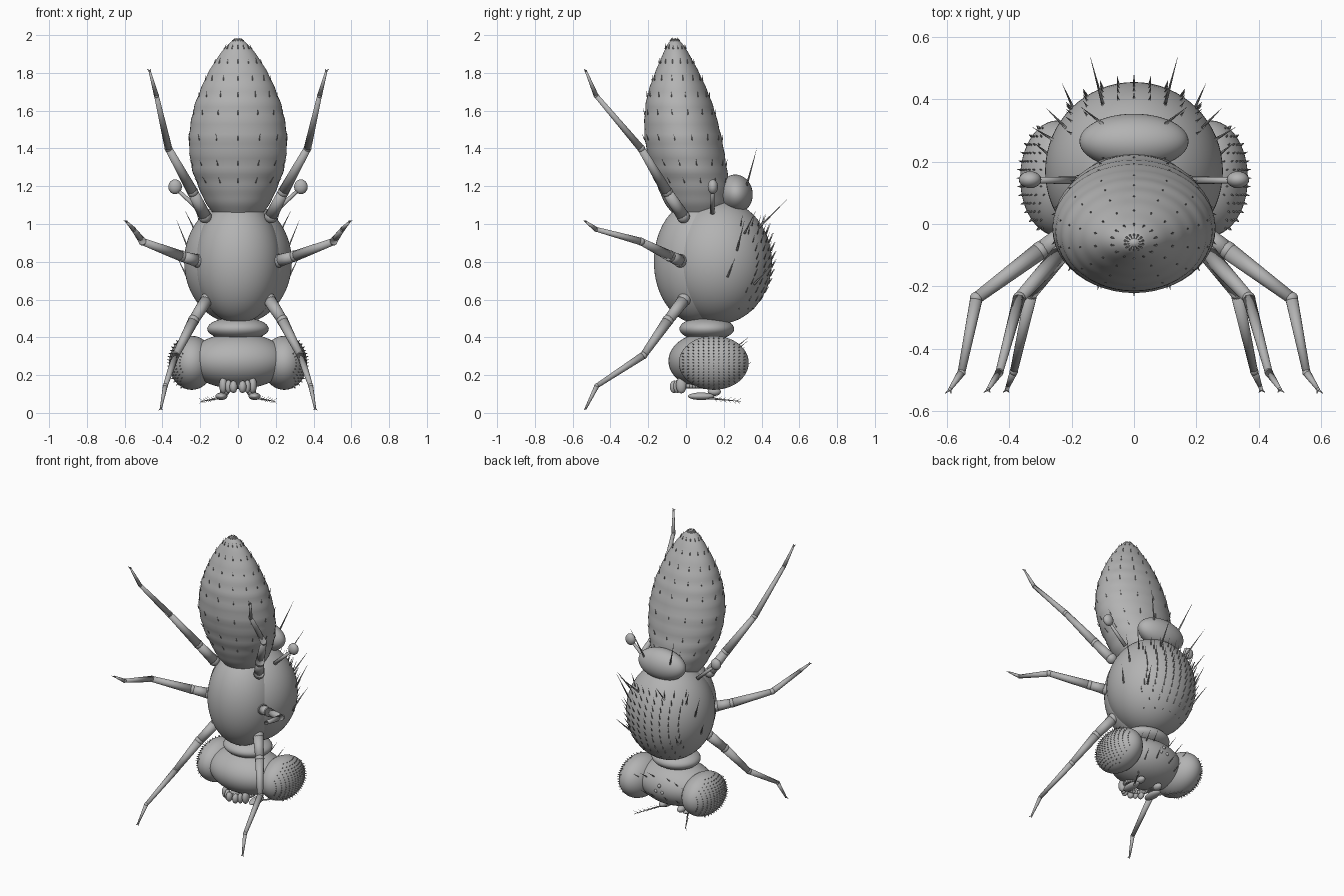
import bpy, bmesh, math
from mathutils import Vector, Matrix

old = bpy.data.objects.get("Cube")
if old:
    bpy.data.objects.remove(old, do_unlink=True)

GREY = (0.45, 0.45, 0.45, 1)
grey = bpy.data.materials.new("plain grey")
grey.use_nodes = True
grey.diffuse_color = GREY
grey.node_tree.nodes["Principled BSDF"].inputs["Base Color"].default_value = GREY


def finish(name, bm):
    bmesh.ops.recalc_face_normals(bm, faces=bm.faces)
    mesh = bpy.data.meshes.new(name)
    for f in bm.faces:
        f.smooth = True
    bm.to_mesh(mesh)
    bm.free()
    mesh.materials.append(grey)
    obj = bpy.data.objects.new(name, mesh)
    bpy.context.collection.objects.link(obj)
    return obj


def add_ball(bm, centre, size, tilt=0, seg=24):
    m = Matrix.Translation(centre) @ Matrix.Rotation(tilt, 4, "X") @ Matrix.Diagonal((*size, 1))
    bmesh.ops.create_uvsphere(bm, u_segments=seg, v_segments=seg // 2, radius=1, matrix=m)


def ball(name, centre, size, tilt=0, seg=48):
    bm = bmesh.new()
    add_ball(bm, centre, size, tilt, seg)
    return finish(name, bm)


def add_rod(bm, a, b, r1, r2, seg=12):
    a, b = Vector(a), Vector(b)
    d = b - a
    m = Matrix.Translation((a + b) / 2) @ d.to_track_quat("Z", "Y").to_matrix().to_4x4()
    bmesh.ops.create_cone(bm, cap_ends=True, segments=seg, radius1=r1, radius2=r2,
                          depth=d.length, matrix=m)


def flip(p, s):
    return Vector((p[0] * s, p[1], p[2]))


SIDES = (("left", 1), ("right", -1))

# Thorax, neck and scutellum
BACK_C, BACK_R = Vector((0, 0.17, 0.8)), Vector((0.285, 0.285, 0.33))
ball("thorax_back", BACK_C, BACK_R, seg=64)
ball("thorax_underside", (0, 0.06, 0.8), (0.23, 0.23, 0.325), seg=64)
ball("scutellum", (0, 0.265, 1.16), (0.175, 0.088, 0.102), 0.15)
ball("neck", (0, 0.11, 0.445), (0.163, 0.145, 0.062))

# Abdomen: elliptical rings (height, centre y, radius y, radius x)
RINGS = [(1.04, 0.07, 0.13, 0.12), (1.12, 0.055, 0.172, 0.175), (1.2, 0.04, 0.19, 0.21),
         (1.3, 0.015, 0.2, 0.245), (1.45, -0.014, 0.204, 0.26), (1.6, -0.033, 0.184, 0.237),
         (1.7, -0.042, 0.157, 0.203), (1.8, -0.047, 0.117, 0.158), (1.9, -0.053, 0.069, 0.095),
         (1.96, -0.058, 0.034, 0.042), (1.982, -0.06, 0.005, 0.006)]


def ring_at(t):
    i = min(int(t), len(RINGS) - 2)
    f = t - i
    p = [Vector(RINGS[max(0, min(len(RINGS) - 1, i + k))]) for k in (-1, 0, 1, 2)]
    return p[1] + 0.5 * f * (p[2] - p[0] + f * (2 * p[0] - 5 * p[1] + 4 * p[2] - p[3]
                             + f * (3 * (p[1] - p[2]) + p[3] - p[0])))


def abdomen_point(t, a):
    z, cy, ry, rx = ring_at(t)
    swell = 1 + 0.008 * math.sin(z * 70)
    return Vector((rx * swell * math.cos(a), cy + ry * swell * math.sin(a), z))


bm = bmesh.new()
rows = []
for k in range(61):
    t = k / 60 * (len(RINGS) - 1)
    rows.append([bm.verts.new(abdomen_point(t, j * math.tau / 48)) for j in range(48)])
for lo, hi in zip(rows, rows[1:]):
    for j in range(48):
        bm.faces.new((lo[j], lo[j - 1], hi[j - 1], hi[j]))
bm.faces.new(rows[0])
bm.faces.new(rows[-1])
finish("abdomen", bm)

# Head, mouth rim and ocelli
ball("head", (0, 0.105, 0.275), (0.265, 0.198, 0.148))
bm = bmesh.new()
N = 32
for i in range(N):
    a, b = i * math.tau / N, (i + 1) * math.tau / N
    ends = [(0.09 * math.cos(u), 0.035 + 0.075 * math.sin(u), 0.142) for u in (a, b)]
    add_rod(bm, ends[0], ends[1], 0.012, 0.012, 8)
finish("mouth_rim", bm)
bm = bmesh.new()
for x, z in ((-0.025, 0.27), (0.025, 0.27), (0, 0.31)):
    add_ball(bm, (x, 0.298, z), (0.012,) * 3, seg=12)
finish("ocelli", bm)

# Eyes, mouthparts, antennae and halteres
EYE_C, EYE_R = Vector((0.245, 0.147, 0.265)), Vector((0.12, 0.185, 0.143))
for side, s in SIDES:
    ball(side + "_eye", flip(EYE_C, s), EYE_R)

    bm = bmesh.new()
    add_ball(bm, flip((0.024, -0.062, 0.138), s), (0.021, 0.024, 0.033))
    add_ball(bm, flip((0.05, -0.045, 0.14), s), (0.018, 0.022, 0.035))
    add_ball(bm, flip((0.078, -0.025, 0.146), s), (0.022, 0.028, 0.043))
    finish(side + "_mouth_lobes", bm)

    bm = bmesh.new()
    add_ball(bm, flip((0.07, 0.15, 0.112), s), (0.025, 0.035, 0.022))
    add_ball(bm, flip((0.088, 0.08, 0.088), s), (0.032, 0.07, 0.02))
    tip = flip((0.2, 0.295, 0.06), s)
    root = flip((0.1, 0.12, 0.078), s)
    add_rod(bm, root, tip, 0.006, 0.001, 6)
    for k in range(1, 7):
        p = root.lerp(tip, k / 7)
        for d in (-0.025, 0.025):
            add_rod(bm, p, p + Vector((s * 0.02, 0.02, d * 0.6)), 0.0015, 0.0005, 4)
    finish(side + "_antenna", bm)

    bm = bmesh.new()
    add_rod(bm, flip((0.19, 0.14, 1.06), s), flip((0.325, 0.14, 1.185), s), 0.013, 0.009)
    add_ball(bm, flip((0.333, 0.142, 1.197), s), (0.036, 0.027, 0.039))
    finish(side + "_haltere", bm)

# Legs: hip, trochanter, knee, ankle, toe
LEGS = {
    "front": [(0.165, -0.01, 0.6), (0.235, -0.095, 0.49), (0.33, -0.225, 0.305),
              (0.385, -0.472, 0.143), (0.408, -0.53, 0.025)],
    "middle": [(0.215, -0.03, 0.805), (0.3, -0.085, 0.83), (0.505, -0.238, 0.907),
               (0.553, -0.476, 0.972), (0.59, -0.53, 1.012)],
    "hind": [(0.175, -0.015, 1.04), (0.24, -0.1, 1.17), (0.368, -0.238, 1.4),
             (0.432, -0.476, 1.68), (0.468, -0.53, 1.81)],
}
WIDTH = [0.034, 0.029, 0.02, 0.013, 0.006]
for leg, joints in LEGS.items():
    for side, s in SIDES:
        bm = bmesh.new()
        pts = [flip(p, s) for p in joints]
        for i in range(4):
            add_rod(bm, pts[i], pts[i + 1], WIDTH[i], WIDTH[i + 1] * 0.95, 16)
        for p, w in zip(pts, WIDTH):
            add_ball(bm, p, (w * 1.05,) * 3, seg=16)
        away = (pts[4] - pts[3]).normalized() * 0.012
        for c in (-1, 1):
            add_rod(bm, pts[4], pts[4] + away + Vector((c * 0.01, -0.005, 0)), 0.005, 0.001, 6)
        finish(f"{side}_{leg}_leg", bm)

# Short bristles in rows over the abdomen
bm = bmesh.new()
for j in range(14):
    a = (j + 0.5) * math.tau / 14
    for k in range(9):
        t = 2.2 + k * 0.88
        p = abdomen_point(t, a)
        along = (abdomen_point(t + 0.2, a) - p).normalized()
        out = Vector((math.cos(a), math.sin(a), 0))
        add_rod(bm, p, p + (along + out * 0.35) * 0.032, 0.0035, 0.0005, 4)
finish("abdomen_bristles", bm)

# Thorax bristles in columns, with longer ones on shoulders and scutellum
bm = bmesh.new()
for c in range(-4, 5):
    for k in range(11):
        x, z = c * 0.05, 0.55 + k * 0.044
        q = 1 - (x / BACK_R.x) ** 2 - ((z - BACK_C.z) / BACK_R.z) ** 2
        if q > 0.12:
            p = Vector((x, BACK_C.y + BACK_R.y * math.sqrt(q), z))
            out = (p - BACK_C).normalized()
            add_rod(bm, p, p + out * 0.025 + Vector((0, 0, 0.045)), 0.0035, 0.0005, 4)
LONG = [((0.1, 0.32, 1.2), (0.17, 0.375, 1.4)), ((0.1, 0.385, 0.98), (0.14, 0.535, 1.13)),
        ((0.22, 0.31, 0.95), (0.28, 0.37, 1.07)), ((0.26, 0.27, 0.86), (0.325, 0.31, 1.02)),
        ((0.27, 0.22, 0.72), (0.32, 0.26, 0.82)), ((0.19, 0.36, 0.68), (0.23, 0.45, 0.78))]
for a, b in LONG:
    for side, s in SIDES:
        add_rod(bm, flip(a, s), flip(b, s), 0.006, 0.0005, 6)
finish("thorax_bristles", bm)

# Head bristles and fine hairs on the eyes
bm = bmesh.new()
for x, z in ((0.06, 0.35), (0.12, 0.33), (0.17, 0.3), (0.05, 0.22), (0.12, 0.2)):
    for side, s in SIDES:
        q = 1 - (x / 0.265) ** 2 - ((z - 0.275) / 0.148) ** 2
        p = Vector((x, 0.105 + 0.198 * math.sqrt(max(q, 0)), z))
        add_rod(bm, flip(p, s), flip(p + Vector((0.015, 0.06, 0.05)), s), 0.004, 0.0005, 5)
finish("head_bristles", bm)
for side, s in SIDES:
    bm = bmesh.new()
    for i in range(-6, 7):
        for k in range(-8, 9):
            u, v = i / 7, k / 9
            if u * u + v * v < 0.93:
                n = Vector((math.sqrt(1 - u * u - v * v), u, v))
                p = EYE_C + n * EYE_R
                add_rod(bm, flip(p, s), flip(p + n * 0.011, s), 0.003, 0.0008, 4)
    finish(side + "_eye_hairs", bm)
